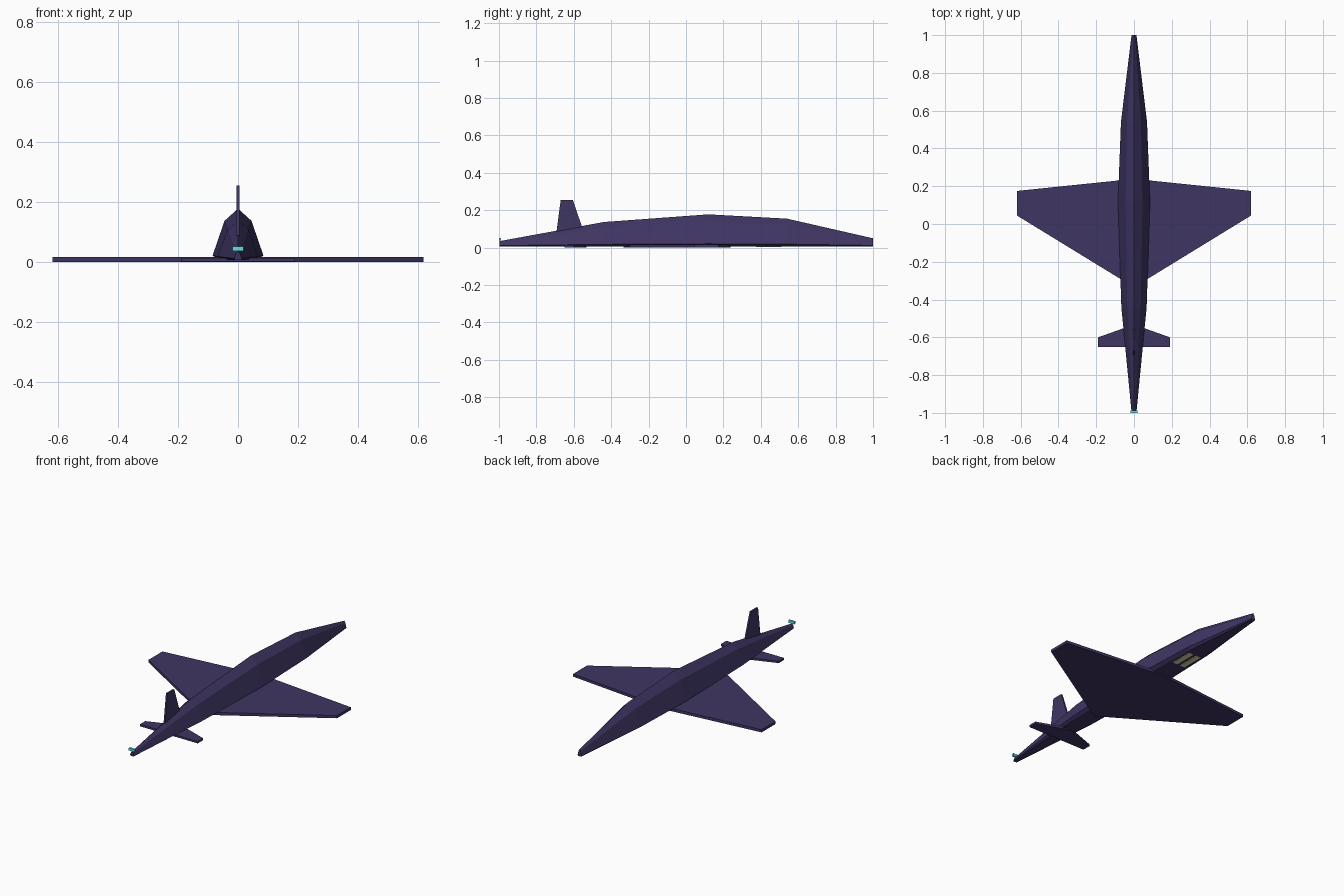
import bpy

if "Cube" in bpy.data.objects:
    bpy.data.objects.remove(bpy.data.objects["Cube"])


def material(name, color):
    m = bpy.data.materials.new(name)
    m.diffuse_color = (*color, 1)
    m.use_nodes = True
    m.node_tree.nodes["Principled BSDF"].inputs["Base Color"].default_value = m.diffuse_color
    return m


PURPLE = material("dark_purple", (0.05, 0.036, 0.125))
CYAN = material("cyan_glow", (0.12, 0.75, 0.8))
YELLOW = material("pale_yellow", (0.8, 0.7, 0.4))


def loft(name, rings, mat):
    """Skin a row of equal-length rings and cap both ends."""
    n = len(rings[0])
    verts = [v for ring in rings for v in ring]
    faces = [list(range(n))[::-1], [len(verts) - n + i for i in range(n)]]
    for r in range(len(rings) - 1):
        for i in range(n):
            a, b = r * n + i, r * n + (i + 1) % n
            faces.append((a, b, b + n, a + n))
    me = bpy.data.meshes.new(name)
    me.from_pydata(verts, [], faces)
    me.materials.append(mat)
    ob = bpy.data.objects.new(name, me)
    bpy.context.collection.objects.link(ob)
    return ob


def plate(name, outline, z0, z1, mat):
    """Horizontal slab from an (x, y) outline, counter-clockwise."""
    return loft(name, [[(x, y, z) for x, y in outline] for z in (z0, z1)], mat)


def mirrored(half):
    """Complete a right-hand half outline across x = 0."""
    return half + [(-x, y) for x, y in reversed(half)if x]


def box(name, x0, x1, y0, y1, z0, z1, mat):
    return plate(name, [(x0, y0), (x1, y0), (x1, y1), (x0, y1)], z0, z1, mat)


# Fuselage: ridged cross-section, stations are (y, half width, chine z, top z)
stations = [(-0.996, 0.013, 0.011, 0.035), (-0.44, 0.067, 0.018, 0.137),
            (0.12, 0.085, 0.021, 0.178), (0.54, 0.069, 0.019, 0.155),
            (1.0, 0.013, 0.012, 0.05)]
rings = []
for y, w, chine, top in stations:
    half = [(0.75 * w, 0.007), (w, chine), (0.53 * w, 0.77 * top), (0, top)]
    section = half + [(-x, z) for x, z in reversed(half[:3])]
    rings.append([(x, y, z) for x, z in reversed(section)])
loft("fuselage", rings, PURPLE)

# Main wing and tailplane, each one slab running under the body
plate("main_wing", mirrored([(0, -0.335), (0.62, 0.045), (0.62, 0.175), (0, 0.239)]),
      0.0, 0.016, PURPLE)
plate("tailplane", mirrored([(0.19, -0.65), (0.19, -0.6), (0, -0.532)]),
      0.001, 0.013, PURPLE)

# Tail fin
fin = [(-0.697, 0.05), (-0.535, 0.05), (-0.605, 0.255), (-0.67, 0.255)]
loft("tail_fin", [[(x, y, z) for y, z in fin] for x in (-0.005, 0.005)], PURPLE)

# Glowing bar at the tip and belly panels
box("tip_light", -0.019, 0.019, -1.0, -0.988, 0.037, 0.052, CYAN)
for side, x in (("left", -0.025), ("right", 0.025)):
    box("belly_panel_" + side, x - 0.015, x + 0.015, 0.375, 0.51, 0.004, 0.012, YELLOW)
